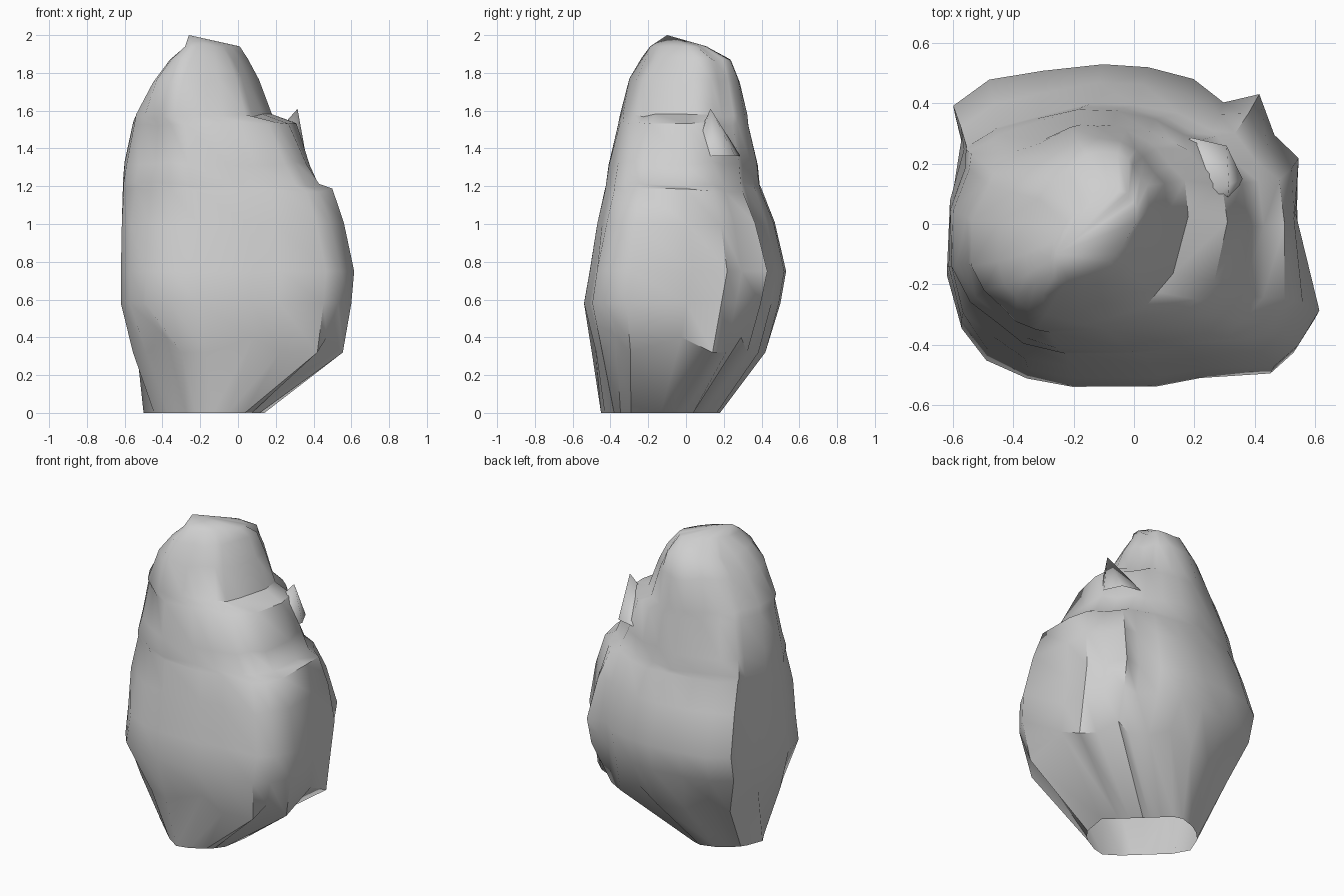
import bpy, bmesh, math, random
from mathutils import Vector

random.seed(4)
default_cube = bpy.data.objects.get("Cube")
if default_cube:
    bpy.data.objects.remove(default_cube, do_unlink=True)

# one plain stone colour
stone = bpy.data.materials.new("stone grey")
stone.use_nodes = True
stone.diffuse_color = (0.62, 0.62, 0.62, 1)
stone.node_tree.nodes["Principled BSDF"].inputs["Base Color"].default_value = (0.62, 0.62, 0.62, 1)

# plan outline at the widest part of the boulder
OUTLINE = [(.62, -.3), (.55, -.42), (.47, -.49), (.23, -.5), (.08, -.53), (-.2, -.53),
           (-.35, -.5), (-.5, -.45), (-.57, -.33), (-.62, -.15), (-.6, .1), (-.57, .3),
           (-.6, .4), (-.48, .49), (-.3, .52), (-.1, .54), (.05, .53), (.2, .49),
           (.3, .41), (.42, .44), (.47, .3), (.55, .22), (.54, .03)]

# levels: height, x range, y range, diagonal squeeze, roundness,
# front-right corner cut, back-left corner cut
LEVELS = [(0, -.5, .14, -.45, .18, 0, 1, .95, .95),
          (.32, -.56, .56, -.5, .42, 0, .45, 1.4, 1.4),
          (.58, -.62, .6, -.54, .5, 0, .1, 1.6, 2),
          (.75, -.62, .615, -.51, .53, 0, 0, 1.6, 2),
          (1, -.615, .56, -.47, .47, 0, .25, 1.5, 2),
          (1.18, -.61, .5, -.43, .4, 0, .4, 1.4, 2),
          (1.21, -.61, .43, -.425, .39, 0, .4, 1.4, 2),
          (1.32, -.6, .38, -.41, .38, 0, .5, 1.35, 2),
          (1.53, -.555, .31, -.36, .33, .08, .6, 1.3, 2),
          (1.57, -.54, .18, -.35, .325, .16, .65, 1.3, 2),
          (1.76, -.45, .11, -.3, .285, .2, .7, 1.35, 2),
          (1.87, -.36, .05, -.235, .24, .28, .8, 1.4, 2),
          (1.94, -.28, .01, -.19, .11, .45, 1, 2, 2)]
PEAK = (-.26, -.1, 2)


def fit(values, low, high):
    """Stretch values to fill the range from low to high."""
    a, b = min(values), max(values)
    return [low + (v - a) / (b - a) * (high - low) for v in values]


def ring(level, ribs):
    """One closed contour of the boulder."""
    z, x0, x1, y0, y1, squeeze, roundness, front_cut, back_cut = level
    us = fit([p[0] for p in OUTLINE], -1, 1)
    vs = fit([p[1] for p in OUTLINE], -1, 1)
    pu, pv = [], []
    for u, v, rib in zip(us, vs, ribs):
        angle = math.atan2(v, u)
        u += (math.cos(angle) - u) * roundness
        v += (math.sin(angle) - v) * roundness
        # narrow the contour across the ridge line
        t = squeeze * (u - v) / 2
        u, v = u - t, v + t
        # chamfer the two opposite corners
        total = u + v
        shift = (min(max(total, -front_cut), back_cut) - total) / 2
        # vertical ribs fade out at the widest part and at the foot
        amount = 1 + rib * min(1, abs(z - .7)) * (z > 0)
        pu.append((u + shift) * amount)
        pv.append((v + shift) * amount)
    return [Vector((x, y, z)) for x, y in zip(fit(pu, x0, x1), fit(pv, y0, y1))]


def finish(bm, name, angle):
    """Turn a bmesh into a shaded stone object."""
    bmesh.ops.recalc_face_normals(bm, faces=bm.faces)
    mesh = bpy.data.meshes.new(name)
    bm.to_mesh(mesh)
    bm.free()
    mesh.materials.append(stone)
    obj = bpy.data.objects.new(name, mesh)
    bpy.context.collection.objects.link(obj)
    bpy.ops.object.select_all(action='DESELECT')
    obj.select_set(True)
    bpy.context.view_layer.objects.active = obj
    bpy.ops.object.shade_smooth_by_angle(angle=math.radians(angle))
    return obj


# boulder body, lofted from the open foot to the peak
ribs = [random.uniform(-.06, .06) for _ in OUTLINE]
bm = bmesh.new()
rows = []
for i, level in enumerate(LEVELS):
    points = ring(level, ribs)
    if i == 1:
        # broken chips around the foot
        for p in points[1::3]:
            p.z += .08
            p.xy *= .97
    elif 3 < i < len(LEVELS) - 1:
        for p in points:
            p.z += random.uniform(-.012, .012)
    rows.append([bm.verts.new(p) for p in points])
count = len(OUTLINE)
for lower, upper in zip(rows, rows[1:]):
    for k in range(count):
        n = (k + 1) % count
        bm.faces.new((lower[k], lower[n], upper[n], upper[k]))
peak = bm.verts.new(PEAK)
for k in range(count):
    bm.faces.new((rows[-1][k], rows[-1][(k + 1) % count], peak))
finish(bm, "boulder", 46)

# small leaning spike on the shoulder ledge
bm = bmesh.new()
foot = [bm.verts.new((.22 + .14 * math.cos(a), .15 + .14 * math.sin(a), 1.36))
        for a in (math.tau * k / 7 for k in range(7))]
tip = bm.verts.new((.315, .13, 1.61))
for k in range(7):
    bm.faces.new((foot[k], foot[(k + 1) % 7], tip))
finish(bm, "shoulder_spike", 60)
